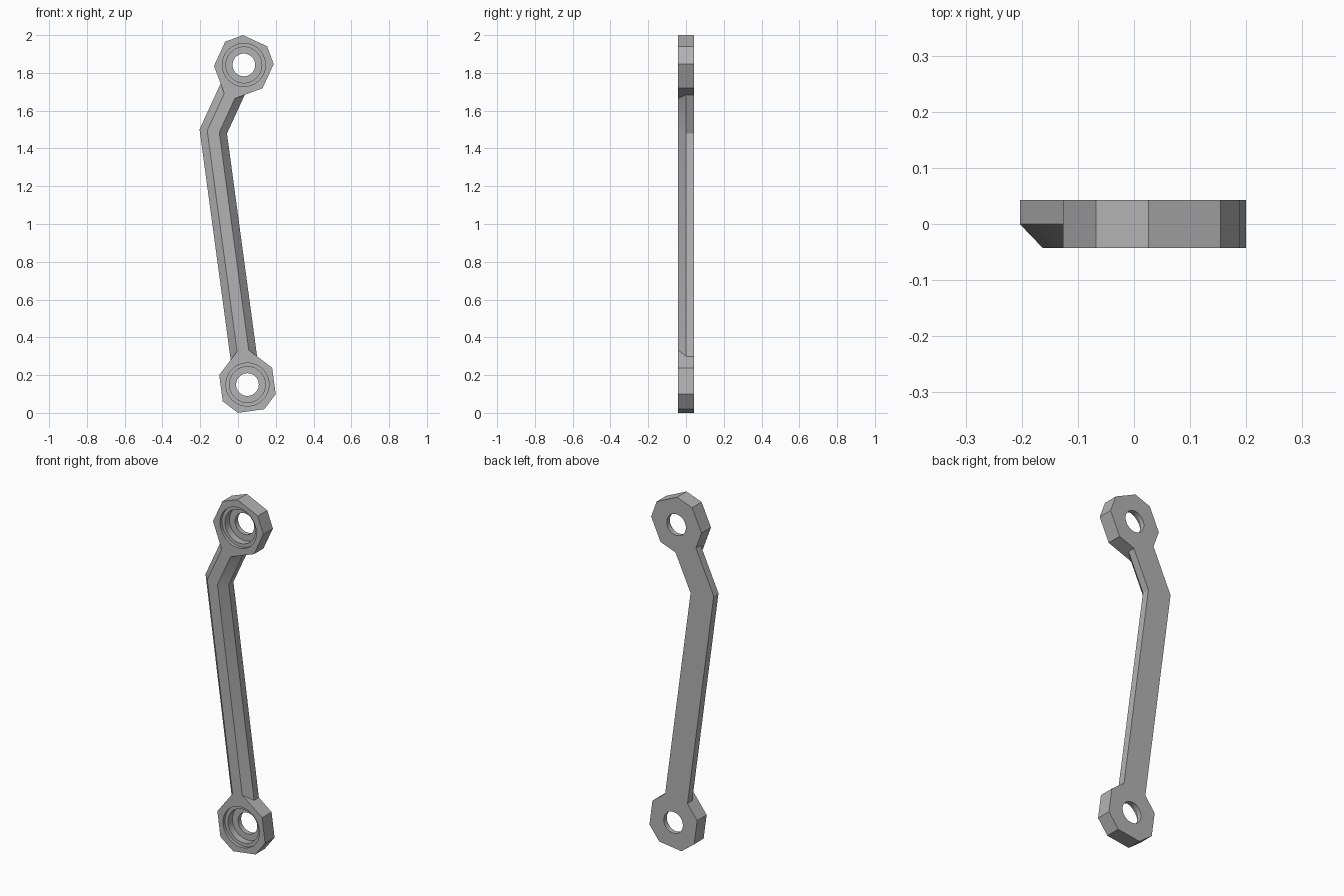
import bpy, bmesh, math
from mathutils import Vector

cube = bpy.data.objects.get("Cube")
if cube:
    bpy.data.objects.remove(cube, do_unlink=True)

HALF = 0.0425            # half of the thickness
RADIUS = 0.158           # eyelet corner radius
SPREAD = math.radians(26.5)
EDGE = RADIUS * math.sin(SPREAD)    # arm half width
REACH = RADIUS * math.cos(SPREAD)   # eyelet centre to the arm joint
RIDGE = 0.031            # half width of the flat front strip
SEGMENTS = 40

LOWER = Vector((0.05, 0, 0.15))
BEND = Vector((-0.131, 0, 1.49))
UPPER = Vector((0.031, 0, 1.842))

grey = bpy.data.materials.new("plain grey")
grey.use_nodes = True
grey.diffuse_color = (0.45, 0.45, 0.45, 1)
grey.node_tree.nodes["Principled BSDF"].inputs["Base Color"].default_value = (0.45, 0.45, 0.45, 1)


def finish(bm, name):
    bmesh.ops.remove_doubles(bm, verts=bm.verts, dist=0.0002)
    bmesh.ops.recalc_face_normals(bm, faces=bm.faces)
    mesh = bpy.data.meshes.new(name)
    bm.to_mesh(mesh)
    bm.free()
    mesh.materials.append(grey)
    obj = bpy.data.objects.new(name, mesh)
    bpy.context.collection.objects.link(obj)
    bpy.ops.object.select_all(action='DESELECT')
    obj.select_set(True)
    bpy.context.view_layer.objects.active = obj
    bpy.ops.object.shade_smooth_by_angle(angle=math.radians(25))
    return obj


def skin(bm, a, b, skip=()):
    n = len(a)
    for i in range(n):
        if i not in skip:
            bm.faces.new((a[i], a[(i + 1) % n], b[(i + 1) % n], b[i]))


def loop_edges(bm, loop):
    return [bm.edges.get((v, loop[i - 1])) or bm.edges.new((v, loop[i - 1]))
            for i, v in enumerate(loop)]


def eyelet(name, centre, towards):
    """Eight-sided eyelet with a stepped bore, open where the arm joins."""
    bm = bmesh.new()
    axis = towards - centre
    aim = math.atan2(axis.z, axis.x)

    def ring(angles, radius, y):
        return [bm.verts.new(centre + Vector((radius * math.cos(t), y, radius * math.sin(t))))
                for t in angles]

    corners = [aim + k * math.pi / 2 + s * SPREAD for k in range(4) for s in (-1, 1)]
    round_ = [math.tau * i / SEGMENTS for i in range(SEGMENTS)]
    front, back = ring(corners, RADIUS, -HALF), ring(corners, RADIUS, HALF)
    skin(bm, front, back, skip=(0,))
    # stepped bore from front to back
    steps = [(0.114, -HALF), (0.114, -0.025), (0.095, -0.025),
             (0.095, 0.015), (0.06, 0.015), (0.06, HALF)]
    bore = [ring(round_, r, y) for r, y in steps]
    for a, b in zip(bore, bore[1:]):
        skin(bm, a, b)
    # flat faces around the bore
    for outer, inner, side in ((front, bore[0], -1), (back, bore[-1], 1)):
        bmesh.ops.triangle_fill(bm, use_beauty=True, normal=(0, side, 0),
                                edges=loop_edges(bm, outer) + loop_edges(bm, inner))
    return finish(bm, name)


def arm():
    """Bent bar with a bevelled front, flaring into each eyelet."""
    bm = bmesh.new()

    def section(place, ridge):
        # place(width, is_front) gives a point on the centre plane
        shape = [(-EDGE, HALF), (-EDGE, 0), (-ridge, -HALF),
                 (ridge, -HALF), (EDGE, 0), (EDGE, HALF)]
        return [bm.verts.new(place(w, y < 0) + Vector((0, y, 0))) for w, y in shape]

    def across(d):
        return Vector((d.z, 0, -d.x))

    up1 = (BEND - LOWER).normalized()
    up2 = (UPPER - BEND).normalized()
    mitre = (across(up1) + across(up2)).normalized()
    mitre /= mitre.dot(across(up1))
    flare = EDGE - RIDGE

    def end(centre, up, sign, extra):
        return lambda w, front: (centre + across(up) * w
                                 + up * sign * (REACH + (extra if front else 0)))

    loops = [section(end(LOWER, up1, 1, 0), EDGE),
             section(end(LOWER, up1, 1, flare), RIDGE),
             section(lambda w, front: BEND + mitre * w, RIDGE),
             section(end(UPPER, up2, -1, flare), RIDGE),
             section(end(UPPER, up2, -1, 0), EDGE)]
    for a, b in zip(loops, loops[1:]):
        skin(bm, a, b)
    return finish(bm, "bent_arm")


eyelet("lower_eyelet", LOWER, BEND)
eyelet("upper_eyelet", UPPER, BEND)
arm()
